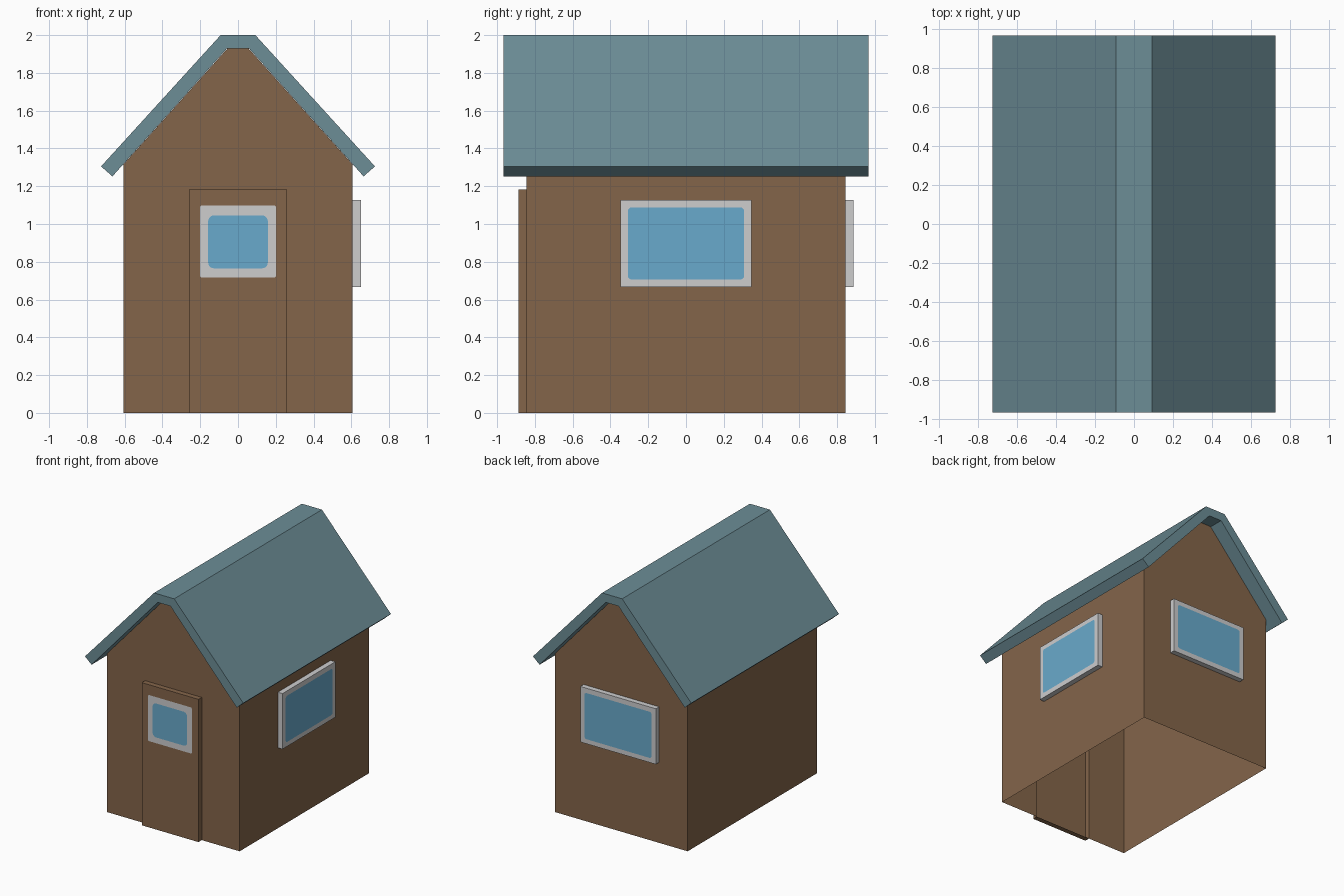
import bpy, bmesh, math

if "Cube" in bpy.data.objects:
    bpy.data.objects.remove(bpy.data.objects["Cube"])


def material(name, rgb):
    lin = [((c / 255 + 0.055) / 1.055) ** 2.4 for c in rgb]
    m = bpy.data.materials.new(name)
    m.diffuse_color = (*lin, 1)
    m.use_nodes = True
    m.node_tree.nodes["Principled BSDF"].inputs["Base Color"].default_value = m.diffuse_color
    return m


BROWN = material("brown wood", (132, 101, 74))
SLATE = material("slate blue roof", (108, 141, 150))
GREY = material("light grey frame", (205, 205, 206))
BLUE = material("blue glass", (105, 170, 204))

# Each side maps (across, height, distance outwards) to world space
SIDES = {
    "front": lambda u, z, d: (u, -d, z),
    "back": lambda u, z, d: (-u, d, z),
    "right": lambda u, z, d: (d, u, z),
    "left": lambda u, z, d: (-d, -u, z),
}


def build(name, polygons, mat):
    bm = bmesh.new()
    for poly in polygons:
        bm.faces.new([bm.verts.new(p) for p in poly])
    bmesh.ops.remove_doubles(bm, verts=bm.verts, dist=0.0001)
    mesh = bpy.data.meshes.new(name)
    bm.to_mesh(mesh)
    bm.free()
    mesh.materials.append(mat)
    obj = bpy.data.objects.new(name, mesh)
    bpy.context.collection.objects.link(obj)
    return obj


W, L, EAVE, RIDGE = 0.607, 0.845, 1.315, 1.93
OUT = 0.043  # how far the door and windows stand out


def wall(side, half, dist, top, hole=None):
    """Sheet wall made of two mirrored halves around an opening."""
    pts = [(half, 0), (half, EAVE)] + top
    if hole:
        a, z0, z1 = hole
        pts += [(0, z1), (a, z1), (a, z0)]
        if z0 > 0:
            pts += [(0, z0), (0, 0)]
    else:
        pts += [(0, 0)]
    f = SIDES[side]
    build(side + "_wall", [[f(u, z, dist) for u, z in pts],
                           [f(-u, z, dist) for u, z in reversed(pts)]], BROWN)


def panel(name, side, a, z0, z1, dist, mat):
    """Raised panel, open behind, standing out from the wall."""
    f = SIDES[side]
    c = [(-a, z0), (a, z0), (a, z1), (-a, z1)]
    polys = [[f(u, z, dist + OUT) for u, z in c]]
    for p, q in zip(c, c[1:] + c[:1]):
        polys.append([f(*p, dist), f(*q, dist), f(*q, dist + OUT), f(*p, dist + OUT)])
    build(name, polys, mat)


def plate(name, side, a, z0, z1, dist, r, mat):
    """Flat rounded rectangle laid on a panel."""
    pts = []
    centres = [(a - r, z1 - r), (r - a, z1 - r), (r - a, z0 + r), (a - r, z0 + r)]
    for i, (cu, cz) in enumerate(centres):
        for k in range(4):
            t = math.radians(90 * i + 30 * k)
            pts.append((cu + r * math.cos(t), cz + r * math.sin(t)))
    build(name, [[SIDES[side](u, z, dist) for u, z in pts]], mat)


# Walls, open underneath
gable = [(0.055, RIDGE), (0, RIDGE)]
flat = [(0, EAVE)]
door = (0.26, 0, 1.182)
window = (0.346, 0.667, 1.127)
wall("front", W, L, gable, door)
wall("back", W, L, gable, window)
wall("right", L, W, flat, window)
wall("left", L, W, flat)

# Door with its small window
panel("door", "front", *door, L, BROWN)
plate("door_window_frame", "front", 0.202, 0.716, 1.098, L + OUT + 0.002, 0.012, GREY)
plate("door_window_glass", "front", 0.158, 0.765, 1.046, L + OUT + 0.004, 0.03, BLUE)

# Back and right windows
for side, dist in (("back", L), ("right", W)):
    panel(side + "_window_frame", side, *window, dist, GREY)
    plate(side + "_window_glass", side, 0.308, 0.706, 1.088, dist + OUT + 0.002, 0.02, BLUE)

# Roof: bent slab profile run from front to back
half = [(0.092, 2.0), (0.725, 1.305), (0.665, 1.252), (0.058, RIDGE)]
(ot, oe, ie, it) = half
mir = lambda p: (-p[0], p[1])
Y = 0.967
outline = [mir(it), mir(ie), mir(oe), mir(ot), ot, oe, ie, it]
polys = []
for p, q in zip(outline, outline[1:] + outline[:1]):
    polys.append([(p[0], -Y, p[1]), (q[0], -Y, q[1]), (q[0], Y, q[1]), (p[0], Y, p[1])])
# End faces: two slopes and the ridge piece
for piece in ([ot, oe, ie, it], [mir(it), mir(ie), mir(oe), mir(ot)], [mir(ot), ot, it, mir(it)]):
    polys.append([(x, -Y, z) for x, z in reversed(piece)])
    polys.append([(x, Y, z) for x, z in piece])
roof = build("roof", polys, SLATE)
bm = bmesh.new()
bm.from_mesh(roof.data)
bmesh.ops.recalc_face_normals(bm, faces=bm.faces)
bm.to_mesh(roof.data)
bm.free()
